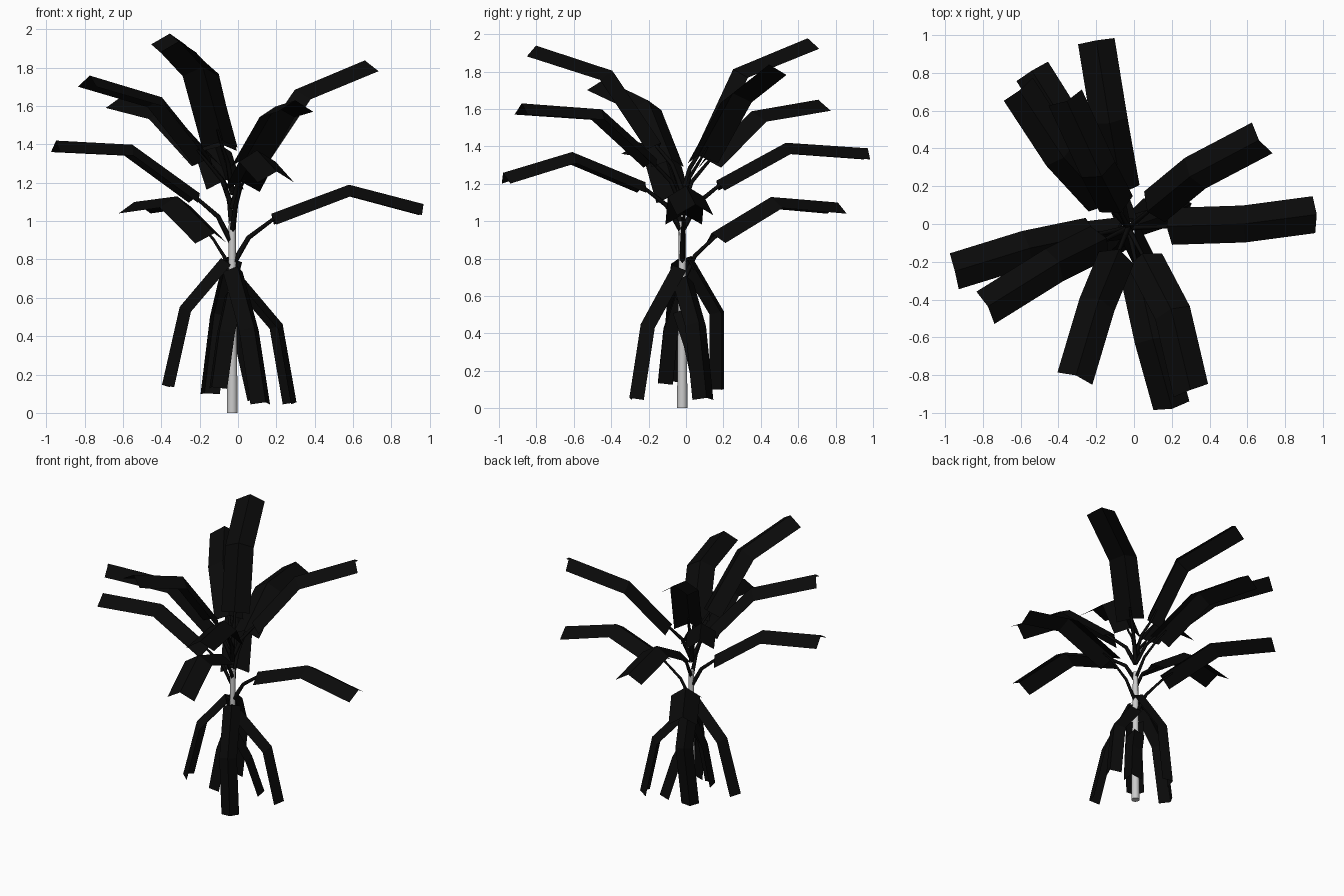
import bpy
from mathutils import Vector

cube = bpy.data.objects.get("Cube")
if cube:
    bpy.data.objects.remove(cube, do_unlink=True)

HUB = Vector((-0.03, -0.02, 0))
UP = Vector((0, 0, 1))


def material(name, value):
    mat = bpy.data.materials.new(name)
    mat.use_nodes = True
    colour = (value, value, value, 1)
    mat.diffuse_color = colour
    mat.node_tree.nodes["Principled BSDF"].inputs["Base Color"].default_value = colour
    return mat


BLACK = material("leaf black", 0.003)
GREY = material("trunk grey", 0.6)


def add_mesh(name, verts, faces, mat):
    mesh = bpy.data.meshes.new(name)
    mesh.from_pydata(verts, [], faces)
    mesh.materials.append(mat)
    obj = bpy.data.objects.new(name, mesh)
    bpy.context.collection.objects.link(obj)
    return obj


def add_blade(name, start, bend, tip, half_width, fold):
    """Folded strip with a raised midrib and one bend."""
    side = UP.cross(tip - HUB - UP * tip.z).normalized()
    d1, d2 = (bend - start).normalized(), (tip - bend).normalized()
    verts, faces = [], []
    for point, d in ((start, d1), (bend, (d1 + d2).normalized()), (tip, d2)):
        normal = d.cross(side).normalized()
        for s in (-1, 0, 1):
            lift = fold / 2 if s == 0 else -fold / 2
            verts.append(point + side * half_width * s + normal * lift)
    for row in (0, 3):
        for i in (row, row + 1):
            faces.append((i, i + 1, i + 4, i + 3))
    add_mesh(name, verts, faces, BLACK)


def add_stem(name, points):
    """Thin tapering stalk along a short path."""
    curve = bpy.data.curves.new(name, "CURVE")
    curve.dimensions = "3D"
    curve.bevel_depth = 0.012
    curve.bevel_resolution = 0
    curve.use_fill_caps = True
    line = curve.splines.new("POLY")
    line.points.add(len(points) - 1)
    for i, p in enumerate(points):
        line.points[i].co = (*p, 1)
        line.points[i].radius = 1.3 - 0.25 * i
    curve.materials.append(BLACK)
    bpy.context.collection.objects.link(bpy.data.objects.new(name, curve))


def add_leaf(name, spec, reach, half_width, fold, stem_drop):
    start_z, bend, tip = spec[0], Vector(spec[1]), Vector(spec[2])
    start = HUB + (bend - HUB) * reach
    start.z = start_z
    base = HUB + UP * (start_z - stem_drop)
    knee = base.lerp(start, 0.4) + UP * stem_drop * 0.2
    add_stem(name + "_stem", [base, knee, start, start.lerp(bend, 0.2)])
    add_blade(name, start, bend, tip, half_width, fold)


# Trunk
bpy.ops.mesh.primitive_cone_add(vertices=12, radius1=0.028, radius2=0.018,
                                depth=1.0, location=HUB + UP * 0.5)
trunk = bpy.context.object
trunk.name = "trunk"
trunk.data.materials.append(GREY)
bpy.ops.object.shade_smooth_by_angle()

# Raised leaves: start height, bend, tip
raised = [
    (1.01, (0.58, 0, 1.16), (0.96, 0.05, 1.06)),
    (0.91, (-0.32, 0.46, 1.1), (-0.54, 0.81, 1.07)),
    (1.18, (0.1, -0.61, 1.34), (0.2, -0.97, 1.23)),
    (1.19, (-0.13, 0.54, 1.39), (-0.2, 0.97, 1.36)),
    (1.12, (-0.56, -0.13, 1.37), (-0.95, -0.25, 1.39)),
    (1.31, (0.2, -0.46, 1.57), (0.3, -0.88, 1.6)),
    (1.31, (-0.38, 0.36, 1.56), (-0.61, 0.71, 1.62)),
    (1.31, (-0.41, -0.21, 1.62), (-0.78, -0.44, 1.73)),
    (1.33, (0.31, 0.26, 1.66), (0.67, 0.45, 1.81)),
    (1.4, (-0.19, -0.41, 1.78), (-0.31, -0.81, 1.91)),
    (1.38, (-0.18, 0.27, 1.79), (-0.36, 0.66, 1.95)),
]
for n, spec in enumerate(raised, 1):
    add_leaf(f"raised_leaf_{n}", spec, 0.35, 0.098, 0.06, 0.24)

# Hanging leaves around the trunk
hanging = [
    (0.79, (-0.28, -0.05, 0.54), (-0.37, -0.08, 0.14)),
    (0.69, (0.21, 0.06, 0.45), (0.28, 0.1, 0.05)),
    (0.8, (-0.11, 0.18, 0.51), (-0.16, 0.18, 0.1)),
    (0.75, (0.07, -0.22, 0.44), (0.13, -0.28, 0.05)),
    (0.62, (-0.08, -0.1, 0.42), (-0.12, -0.13, 0.13)),
    (0.52, (0.05, 0.05, 0.34), (0.11, 0.11, 0.07)),
]
for n, spec in enumerate(hanging, 1):
    add_leaf(f"hanging_leaf_{n}", spec, 0.15, 0.06, 0.055, 0.04)
